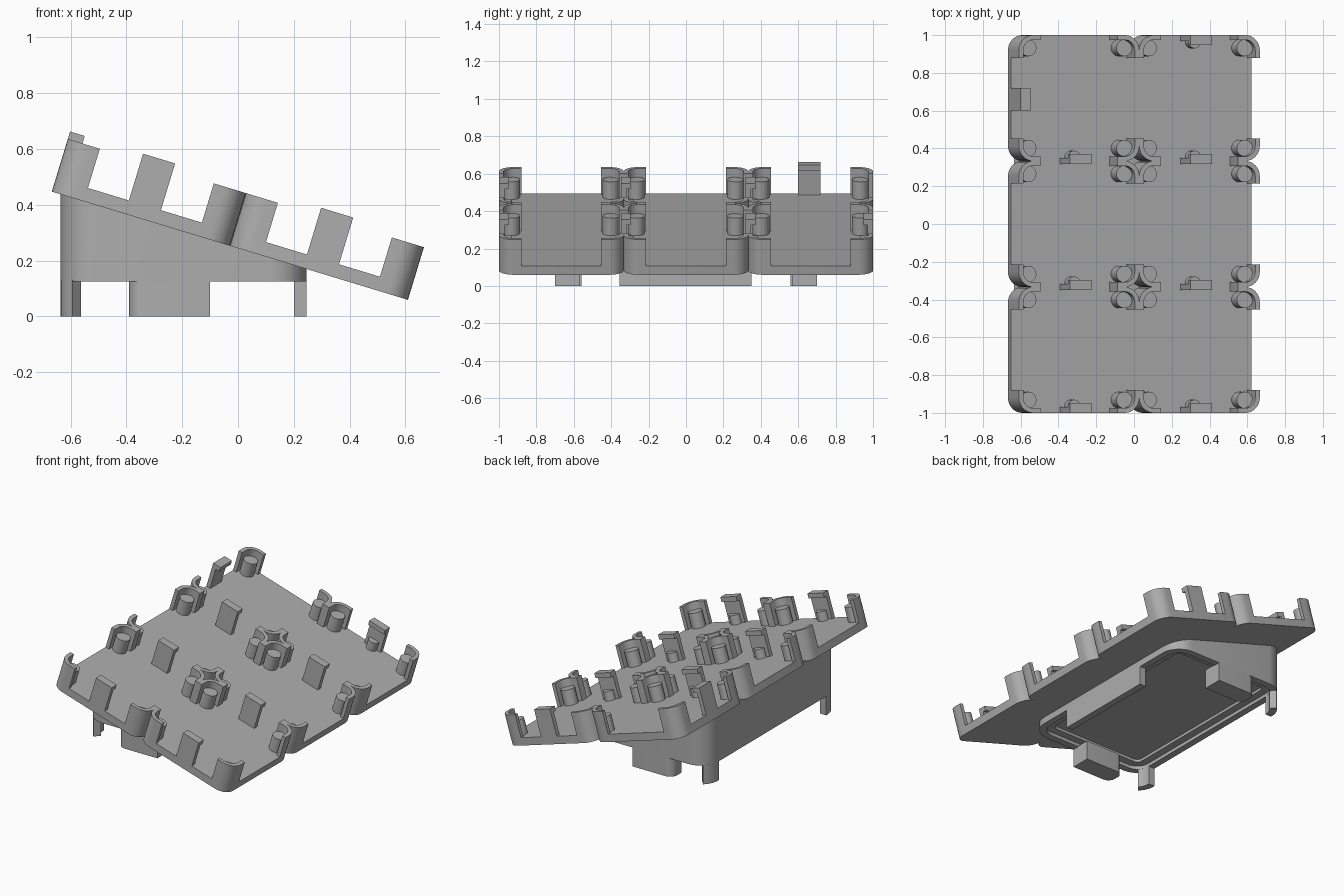
import bpy, bmesh
from math import radians, cos, sin, tan, pi
from mathutils import Matrix

if bpy.data.objects.get("Cube"):
    bpy.data.objects.remove(bpy.data.objects["Cube"])

TILT = radians(16.9)
X0, Z0 = -0.667, 0.447          # upper bottom edge of the sloped tray
TRAY = Matrix.Translation((X0, 0, Z0)) @ Matrix.Rotation(TILT, 4, 'Y')
CELL = 2 / 3
FLOOR, WALL_TOP, CLIP_TOP = 0.05, 0.197, 0.225
R, T, ARM = 0.08, 0.025, 0.12   # corner radius, wall thickness, wall length

grey = bpy.data.materials.new("plain grey")
grey.use_nodes = True
COLOR = (0.42, 0.42, 0.42, 1)
grey.diffuse_color = COLOR
for node in grey.node_tree.nodes:
    if node.type == 'BSDF_PRINCIPLED':
        node.inputs["Base Color"].default_value = COLOR


def arc(cx, cy, r, a0, a1, n=8):
    return [(cx + r * cos(radians(a0 + (a1 - a0) * i / n)),
             cy + r * sin(radians(a0 + (a1 - a0) * i / n))) for i in range(n + 1)]


def rounded(x0, x1, y0, y1, r):
    return (arc(x1 - r, y1 - r, r, 0, 90) + arc(x0 + r, y1 - r, r, 90, 180)
            + arc(x0 + r, y0 + r, r, 180, 270) + arc(x1 - r, y0 + r, r, 270, 360))


def rect(x0, x1, y0, y1):
    return [(x0, y0), (x1, y0), (x1, y1), (x0, y1)]


def finish(name, bm, matrix=None):
    bmesh.ops.recalc_face_normals(bm, faces=bm.faces)
    mesh = bpy.data.meshes.new(name)
    bm.to_mesh(mesh)
    bm.free()
    if matrix:
        mesh.transform(matrix)
    mesh.materials.append(grey)
    obj = bpy.data.objects.new(name, mesh)
    bpy.context.collection.objects.link(obj)
    bpy.ops.object.select_all(action='DESELECT')
    obj.select_set(True)
    bpy.context.view_layer.objects.active = obj
    bpy.ops.object.shade_smooth_by_angle(angle=radians(35))
    return obj


def add_prism(bm, pts, z0, z1):
    """Extrude an outline; z1 may be a height or a function of x."""
    top = z1 if callable(z1) else (lambda x: z1)
    low = [bm.verts.new((x, y, z0)) for x, y in pts]
    high = [bm.verts.new((x, y, top(x))) for x, y in pts]
    bottom = bm.faces.new(low)
    bm.faces.new(high)
    for i in range(len(pts)):
        j = (i + 1) % len(pts)
        bm.faces.new((low[i], low[j], high[j], high[i]))
    return bottom


def prism(name, pts, z0, z1, matrix=None):
    bm = bmesh.new()
    add_prism(bm, pts, z0, z1)
    return finish(name, bm, matrix)


# Corner bracket outline, measured inward from a cell corner
bracket = ([(ARM, 0)] + arc(R, R, R, 270, 180) + [(0, ARM), (T, ARM)]
           + arc(R, R, R - T, 180, 270) + [(ARM, T)])
peg = arc(0.068, 0.068, 0.044, 0, 345, 23)

# Tray cells: floor, corner brackets and round pegs
for col in range(2):
    for row in range(3):
        u0, v0 = col * CELL, -1 + row * CELL
        prism("cell_floor", rounded(u0, u0 + CELL, v0, v0 + CELL, R), 0, FLOOR, TRAY)
        bm = bmesh.new()
        for su in (1, -1):
            for sv in (1, -1):
                cu = u0 if su > 0 else u0 + CELL
                cv = v0 if sv > 0 else v0 + CELL
                for shape, z in ((bracket, WALL_TOP), (peg, 0.148)):
                    pts = [(cu + su * a, cv + sv * b) for a, b in shape]
                    add_prism(bm, pts, FLOOR - 0.01, z)
        finish("corner_brackets", bm, TRAY)


def clip(name, u, v, inward):
    """Upright clip with a hooked top and a short round stub at its foot."""
    bm = bmesh.new()
    near, far = sorted((v, v + inward * 0.03))
    add_prism(bm, rect(u - 0.06, u + 0.06, near, far), 0.01, CLIP_TOP)
    near, far = sorted((v, v + inward * 0.052))
    add_prism(bm, rect(u - 0.06, u + 0.06, near, far), CLIP_TOP - 0.03, CLIP_TOP)
    add_prism(bm, arc(u, v + inward * 0.035, 0.035, 0, 345, 23), 0.03, 0.11)
    finish(name, bm, TRAY)


# Clips on the cell borders
for col in range(2):
    u = (col + 0.5) * CELL
    clip("front_clip", u, -1, 1)
    for v in (-CELL / 2, CELL / 2):
        clip("border_clip", u, v - 0.015, 1)
clip("back_clip", 1.5 * CELL, 1, -1)

# Tall tab on the upper edge
bm = bmesh.new()
add_prism(bm, rect(0, 0.028, 0.6, 0.72), 0.01, CLIP_TOP)
add_prism(bm, rect(0, 0.055, 0.6, 0.72), CLIP_TOP - 0.03, CLIP_TOP)
finish("upper_edge_tab", bm, TRAY)

# Wedge base with a stepped recess underneath
BX0, BX1, BY, BR, BZ = -0.635, 0.245, 0.70, 0.13, 0.125
bm = bmesh.new()
under = add_prism(bm, rounded(BX0, BX1, -BY, BY, BR), BZ,
                  lambda x: Z0 + 0.008 - (x - X0) * tan(TILT))
bmesh.ops.recalc_face_normals(bm, faces=bm.faces)
for width, depth in ((0.045, 0), (0.001, -0.022), (0.05, 0), (0.001, -0.018)):
    bmesh.ops.inset_region(bm, faces=[under], thickness=width, depth=depth,
                           use_even_offset=True)
finish("wedge_base", bm)

# Legs follow the rounded base corners; feet and skirt stand below the rim
LT = 0.045
for side in (1, -1):
    cx, cy = BX0 + BR, BY - BR
    leg = ([(BX0, cy - 0.01)] + arc(cx, cy, BR, 180, 132)
           + arc(cx, cy, BR - LT, 132, 180) + [(BX0 + LT, cy - 0.01)])
    prism("corner_leg", [(x, side * y) for x, y in leg], 0, BZ + 0.005)
    foot = ([(-0.10, BY), (-0.10, BY - BR)] + arc(-0.34, BY - BR + 0.05, 0.05, 270, 180)
            + arc(-0.34, BY - 0.05, 0.05, 180, 90))
    prism("side_foot", [(x, side * y) for x, y in foot], 0, BZ + 0.005)
prism("low_side_skirt", rect(BX1 - LT, BX1, -0.355, 0.35), 0, BZ + 0.005)
